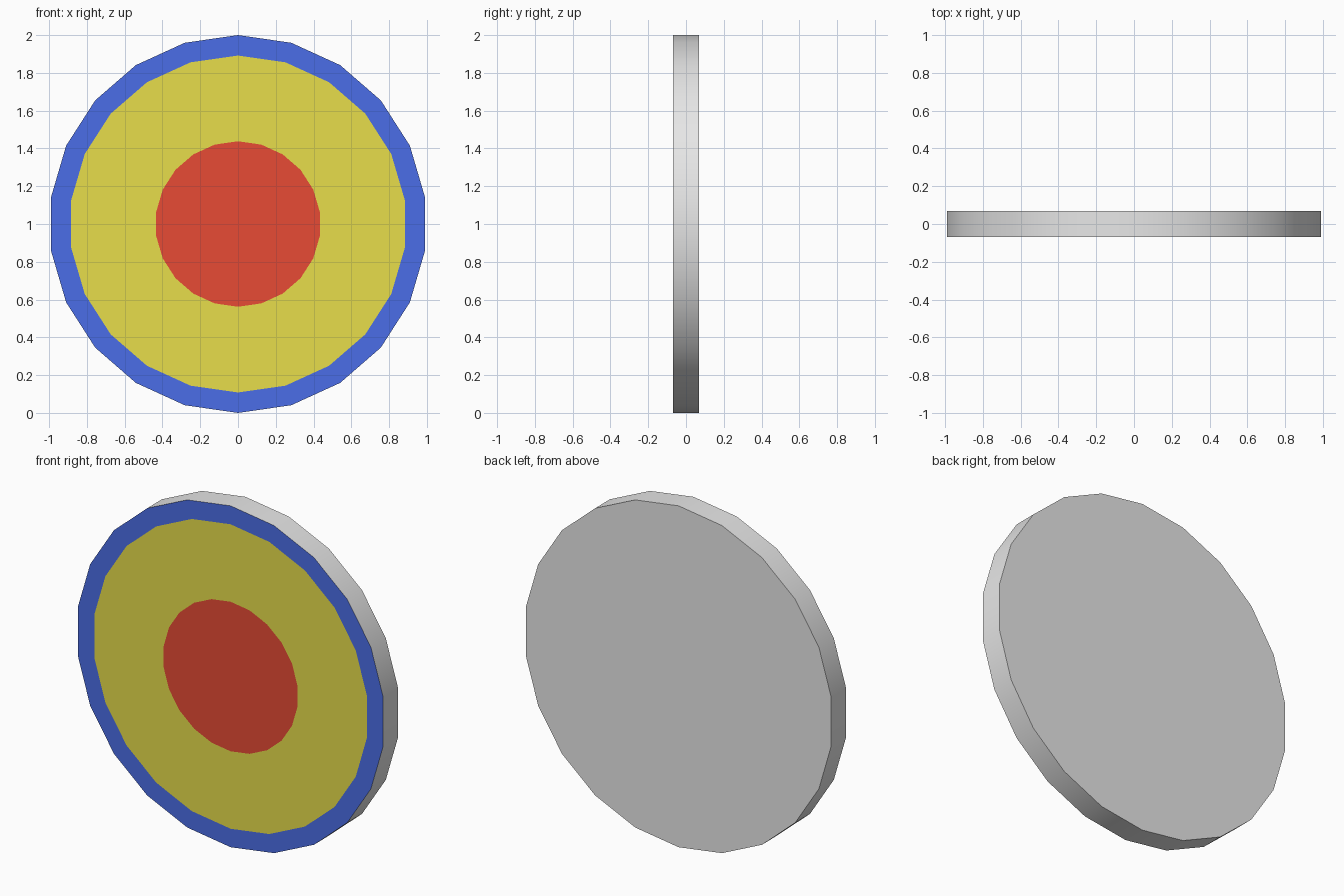
import bpy, bmesh, math

if "Cube" in bpy.data.objects:
    bpy.data.objects.remove(bpy.data.objects["Cube"])

SIDES = 22
HALF_DEPTH = 0.069
RADII = (1.0, 0.892, 0.438)      # rim, yellow band, red centre


def material(name, rgb):
    mat = bpy.data.materials.new(name)
    mat.diffuse_color = (*rgb, 1.0)
    mat.use_nodes = True
    mat.node_tree.nodes["Principled BSDF"].inputs["Base Color"].default_value = mat.diffuse_color
    return mat


def ring(bm, radius, y):
    """One 22-sided loop with a corner at the very top."""
    step = 2 * math.pi / SIDES
    return [bm.verts.new((radius * math.sin(i * step), y, 1 + radius * math.cos(i * step)))
            for i in range(SIDES)]


def bridge(bm, a, b, index, smooth=False):
    for i in range(SIDES):
        j = (i + 1) % SIDES
        face = bm.faces.new((a[i], a[j], b[j], b[i]))
        face.material_index = index
        face.smooth = smooth


bm = bmesh.new()
back = ring(bm, RADII[0], HALF_DEPTH)
outer, middle, inner = [ring(bm, r, -HALF_DEPTH) for r in RADII]

# Plain back and rounded rim
bm.faces.new(back)
bridge(bm, back, outer, 0, smooth=True)
# Painted front: blue ring, yellow ring, red centre
bridge(bm, outer, middle, 1)
bridge(bm, middle, inner, 2)
bm.faces.new(inner).material_index = 3
bmesh.ops.recalc_face_normals(bm, faces=bm.faces)

mesh = bpy.data.meshes.new("target_disc")
bm.to_mesh(mesh)
bm.free()
for name, rgb in (("light_grey", (0.8, 0.8, 0.8)),
                  ("blue", (0.07, 0.155, 0.8)),
                  ("yellow", (0.8, 0.73, 0.07)),
                  ("red", (0.8, 0.07, 0.035))):
    mesh.materials.append(material(name, rgb))

disc = bpy.data.objects.new("target_disc", mesh)
bpy.context.collection.objects.link(disc)

# Smooth rim with crisp front and back edges
bpy.context.view_layer.objects.active = disc
disc.select_set(True)
bpy.ops.object.shade_smooth_by_angle(angle=math.radians(30))
